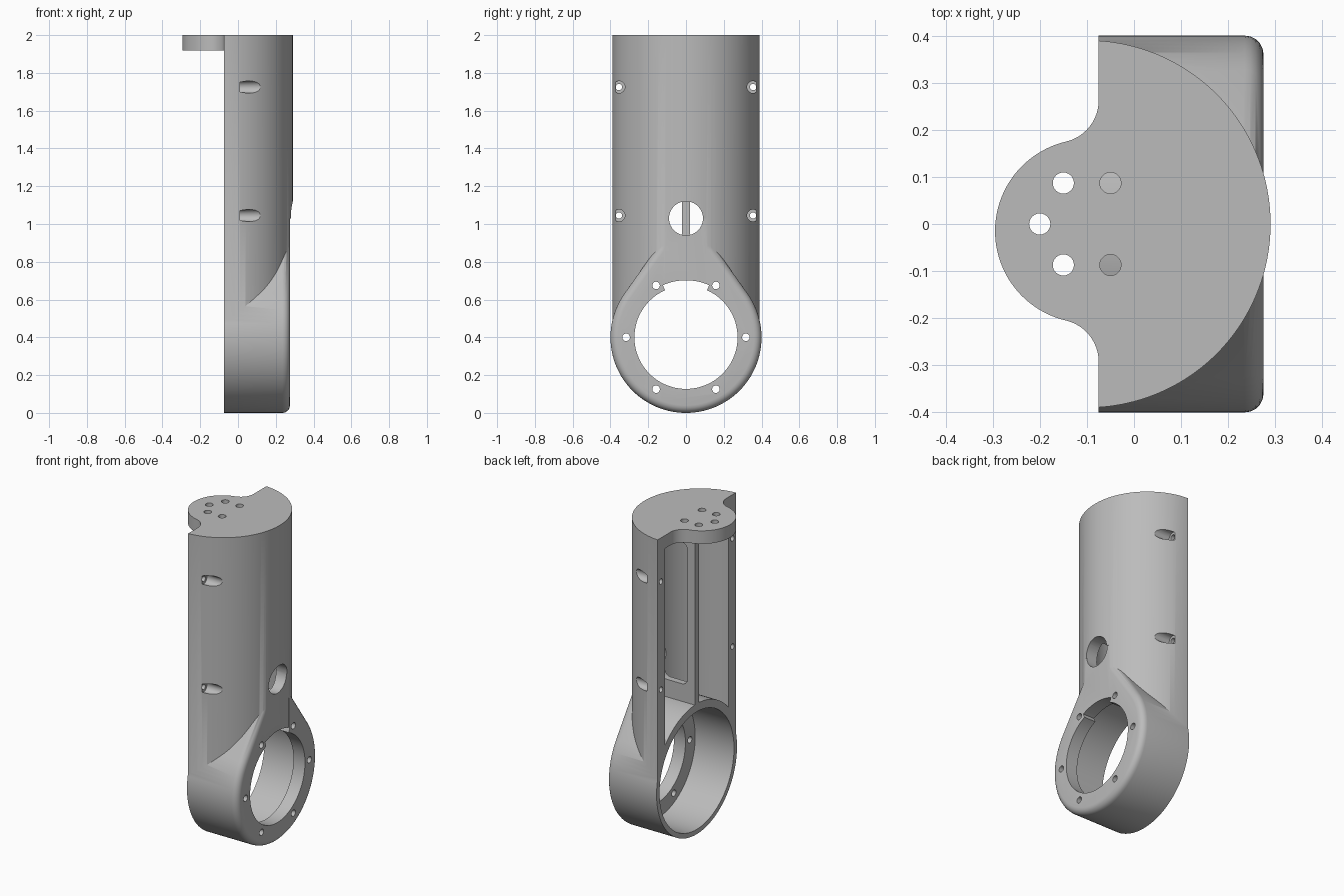
import bpy, bmesh, math
from mathutils import Vector

if "Cube" in bpy.data.objects:
    bpy.data.objects.remove(bpy.data.objects["Cube"], do_unlink=True)

BACK, FACE = -0.075, 0.275        # open side and flat hub face
AXIS_X, R_OUT, R_IN = -0.10, 0.39, 0.315
HUB_Z, HUB_R = 0.40, 0.40

grey = bpy.data.materials.new("light grey")
grey.use_nodes = True
colour = (0.5, 0.5, 0.5, 1)
grey.diffuse_color = colour
grey.node_tree.nodes["Principled BSDF"].inputs["Base Color"].default_value = colour


def arc(cx, cy, r, start, end, n):
    """Points on an arc, angles in degrees."""
    angles = [math.radians(start + (end - start) * i / n) for i in range(n + 1)]
    return [(cx + r * math.cos(a), cy + r * math.sin(a)) for a in angles]


def circle(cx, cy, r, n=32):
    return arc(cx, cy, r, 0, 360, n)[:-1]


def prism(name, pts, axis, lo, hi, bevel=0):
    """Extrude a 2D outline along an axis; optionally round the far rim."""
    place = {"x": lambda a, b, t: (t, a, b),
             "y": lambda a, b, t: (a, t, b),
             "z": lambda a, b, t: (a, b, t)}[axis]
    bm = bmesh.new()
    bottom = [bm.verts.new(place(a, b, lo)) for a, b in pts]
    top = [bm.verts.new(place(a, b, hi)) for a, b in pts]
    bm.faces.new(bottom)
    cap = bm.faces.new(top)
    for i in range(len(pts)):
        j = (i + 1) % len(pts)
        bm.faces.new((bottom[i], bottom[j], top[j], top[i]))
    bmesh.ops.recalc_face_normals(bm, faces=bm.faces)
    if bevel:
        bmesh.ops.bevel(bm, geom=list(cap.edges), offset=bevel, segments=5,
                        profile=0.5, affect="EDGES")
    mesh = bpy.data.meshes.new(name)
    bm.to_mesh(mesh)
    bm.free()
    mesh.materials.append(grey)
    obj = bpy.data.objects.new(name, mesh)
    bpy.context.collection.objects.link(obj)
    return obj


def combine(target, tool, operation="DIFFERENCE"):
    """Apply a boolean and discard the tool."""
    mod = target.modifiers.new("bool", "BOOLEAN")
    mod.operation, mod.solver, mod.object = operation, "EXACT", tool
    bpy.context.view_layer.objects.active = target
    bpy.ops.object.modifier_apply(modifier=mod.name)
    bpy.data.objects.remove(tool, do_unlink=True)


def rect(a0, b0, a1, b1):
    return [(a0, b0), (a1, b0), (a1, b1), (a0, b1)]


# Half-round tube
body = prism("arm_housing", arc(AXIS_X, 0, R_OUT, -95, 95, 96), "z", HUB_Z, 2.0)

# Round hub that tapers up into the tube
neck = [(0.15, 0.88), (0.125, 0.92), (0.107, 0.96), (0.1, 1.0)]
side = arc(0, HUB_Z, HUB_R, -90, 35, 36) + neck
outline = side + [(-y, z) for y, z in reversed(side[1:])]
combine(body, prism("hub", outline, "x", -0.12, FACE, 0.04), "UNION")

# Trim the open side flat, and the face below the cable hole
combine(body, prism("trim", rect(-1, -1, BACK, 3), "y", -1, 1))
combine(body, prism("slot", rect(-0.112, 0.3, 0.112, 1.03), "x", FACE - 0.0005, 0.5))

# Two cavities, leaving a central rib and a curved floor over the hub
for s in (1, -1):
    a0 = math.degrees(math.asin(0.02 / R_IN))
    pts = [(-0.3, 0.02)] + arc(AXIS_X, 0, R_IN, a0, 90, 40) + [(-0.3, R_IN)]
    cavity = prism("cavity", [(x, s * y) for x, y in pts], "z", HUB_Z, 1.918)
    combine(cavity, prism("floor", circle(0, HUB_Z, 0.42, 96), "x", -0.5, 0.5))
    combine(body, cavity)

# Rounded window through the rib
window = []
for cx, cz, a in ((0.12, 1.78, 0), (0.015, 1.78, 90), (0.015, 0.97, 180), (0.12, 0.97, 270)):
    window += arc(cx, cz, 0.04, a, a + 90, 6)
combine(body, prism("window", window, "y", -0.05, 0.05))

# Hub bore, with a wider keyway sector at the top
combine(body, prism("hub_cavity", circle(0, HUB_Z, 0.37, 96), "x", -0.5, 0.195))
bore = arc(0, HUB_Z, 0.273, 114, 426, 80) + arc(0, HUB_Z, 0.302, 66, 114, 16)
combine(body, prism("bore", bore, "x", 0.1, 0.5))

# Hub screw holes
for i in range(6):
    a = math.radians(60 * i)
    combine(body, prism("hub_screw", circle(0.317 * math.cos(a), HUB_Z + 0.317 * math.sin(a),
                                            0.02, 20), "x", 0.1, 0.5))

# Cable hole
combine(body, prism("cable_hole", circle(0, 1.03, 0.09, 40), "x", 0.17, 0.5))

# Counterbored side screws
for y in (-0.355, 0.355):
    for z in (1.045, 1.725):
        combine(body, prism("screw", circle(y, z, 0.017, 20), "x", -0.3, 0.2))
        combine(body, prism("counterbore", circle(y, z, 0.032, 24), "x", 0.01, 0.4))

# Mounting lobe on the end plate
lobe_y, lobe_r, fillet = -0.015, 0.195, 0.09
dx = BACK - fillet - AXIS_X
dy = math.sqrt((lobe_r + fillet) ** 2 - dx ** 2)
turn = math.degrees(math.atan2(dy, dx))
half = [(-0.04, dy)] + arc(BACK - fillet, dy, fillet, 0, turn - 180, 12)
half += arc(AXIS_X, 0, lobe_r, turn, 180, 24)[1:]
lobe = half + [(x, -y) for x, y in reversed(half[:-1])]
combine(body, prism("lobe", [(x, y + lobe_y) for x, y in lobe], "z", 1.918, 2.0), "UNION")
for x, y in ((-0.2, 0), (-0.15, 0.087), (-0.15, -0.087), (-0.05, 0.087), (-0.05, -0.087)):
    combine(body, prism("mount_hole", circle(x, y, 0.0225, 24), "z", 1.85, 2.1))

# Smooth the curved walls, keep edges crisp
bpy.ops.object.select_all(action="DESELECT")
body.select_set(True)
bpy.context.view_layer.objects.active = body
bpy.ops.object.shade_smooth_by_angle(angle=math.radians(30))
